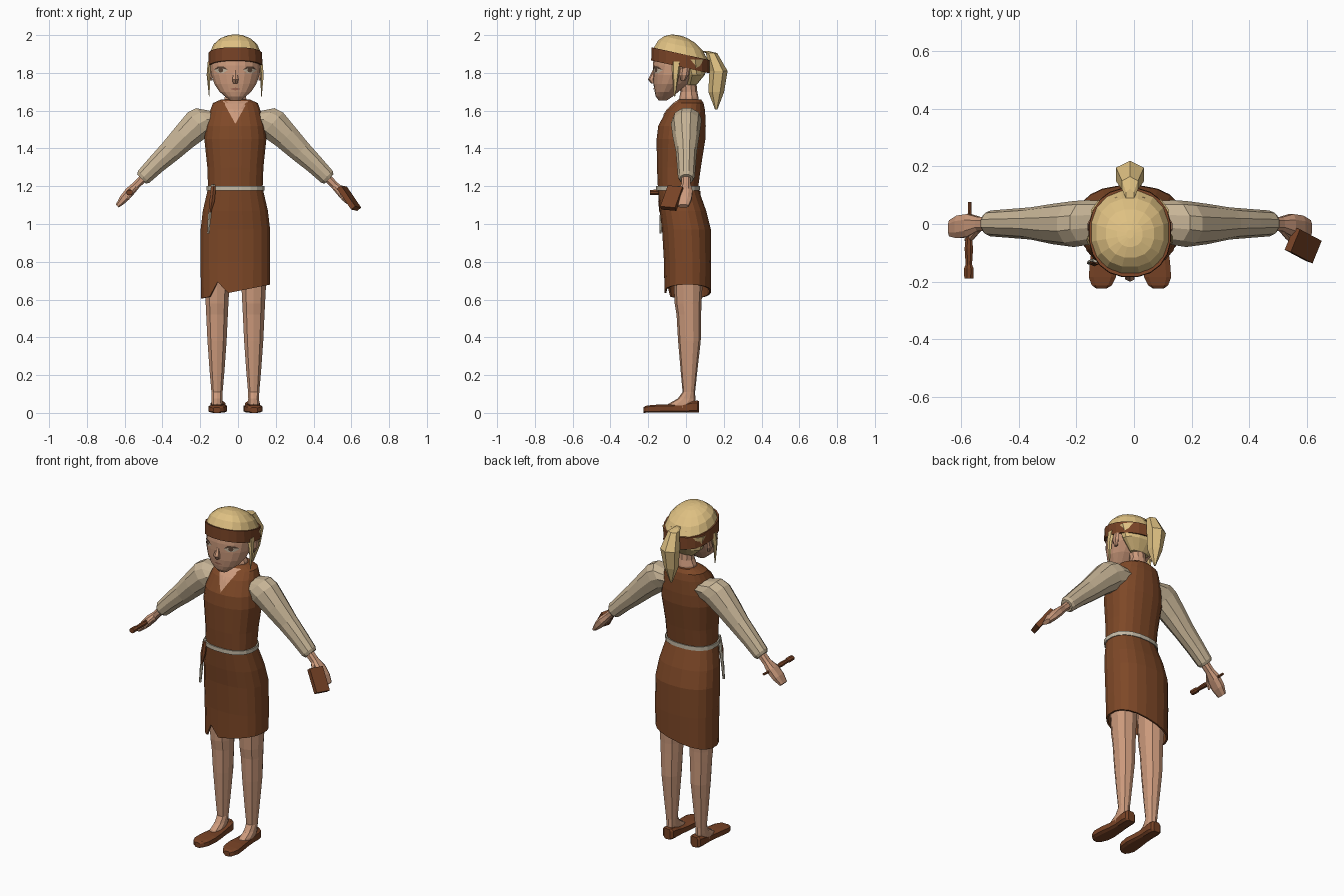
import bpy, bmesh, math
from mathutils import Vector
from mathutils.bvhtree import BVHTree

CX = -0.014  # middle of the figure


def lin(c):
    c /= 255
    return c / 12.92 if c < 0.04 else ((c + 0.055) / 1.055) ** 2.4


def material(name, r, g, b):
    m = bpy.data.materials.new(name)
    m.diffuse_color = (lin(r), lin(g), lin(b), 1)
    return m


SKIN = material("skin", 204, 154, 124)
BROWN = material("brown_cloth", 126, 72, 39)
LEATHER = material("leather", 120, 67, 38)
HAIR = material("blond_hair", 222, 192, 130)
LINEN = material("linen", 199, 180, 150)
ROPE = material("rope", 196, 186, 166)
EYE = material("eye_white", 196, 180, 158)
IRIS = material("iris", 88, 66, 52)
LIP = material("lips", 164, 108, 88)


def make(name, bm, mat):
    bmesh.ops.recalc_face_normals(bm, faces=bm.faces)
    me = bpy.data.meshes.new(name)
    bm.to_mesh(me)
    bm.free()
    me.materials.append(mat)
    ob = bpy.data.objects.new(name, me)
    bpy.context.collection.objects.link(ob)
    return ob


def sgn_pow(v, e):
    return math.copysign(abs(v) ** e, v)


def loft(name, stations, mat, n=8, e=1.0, caps=(True, True), closed=False, u=(1, 0, 0), v=(0, 1, 0), warp=None):
    """Skin rings given as (centre, half size along u, half size along v)."""
    bm, rings = bmesh.new(), []
    u, v = Vector(u), Vector(v)
    for c, a, b in stations:
        ring = []
        for i in range(n):
            t = 2 * math.pi * (i + 0.5) / n
            p = Vector(c) + u * a * sgn_pow(math.cos(t), e) + v * b * sgn_pow(math.sin(t), e)
            ring.append(bm.verts.new(warp(p) if warp else p))
        rings.append(ring)
    pairs = list(zip(rings, rings[1:]))
    if closed:
        pairs.append((rings[-1], rings[0]))
    for r, s in pairs:
        for i in range(n):
            j = (i + 1) % n
            bm.faces.new((r[i], r[j], s[j], s[i]))
    if not closed:
        for use, r in zip(caps, (rings[0], rings[-1])):
            if use:
                bm.faces.new(r)
    return make(name, bm, mat)


def levels(rows, x=CX):
    """Rows of (z, half width, y front, y back) to stations."""
    return [((x, (f + k) / 2, z), w, (k - f) / 2) for z, w, f, k in rows]


def decal(name, target, outline, mat, lift=0.004):
    """Thin patch of (x, z) points laid on the front of a part."""
    me = target.data
    tree = BVHTree.FromPolygons([w.co for w in me.vertices], [p.vertices[:] for p in me.polygons])
    pts = []
    for (x0, z0), (x1, z1) in zip(outline, outline[1:] + outline[:1]):
        pts += [(x0 + (x1 - x0) * k / 3, z0 + (z1 - z0) * k / 3) for k in range(3)]
    mx = sum(p[0] for p in pts) / len(pts)
    mz = sum(p[1] for p in pts) / len(pts)
    bm, rings = bmesh.new(), []
    for f in (0.02, 0.35, 0.7, 1.0):
        ring = []
        for x, z in pts:
            x, z = mx + (x - mx) * f, mz + (z - mz) * f
            hit = tree.ray_cast(Vector((x, -1, z)), Vector((0, 1, 0)))[0]
            ring.append(bm.verts.new((x, (hit.y if hit else -0.05) - lift, z)))
        rings.append(ring)
    bm.faces.new(rings[0])
    for r, s in zip(rings, rings[1:]):
        for i in range(len(r)):
            j = (i + 1) % len(r)
            bm.faces.new((r[i], r[j], s[j], s[i]))
    ob = make(name, bm, mat)
    if sum(p.normal.y for p in ob.data.polygons) > 0:
        ob.data.flip_normals()
    return ob


# Tunic with a slanted hem and a small notch in front
def hem(p):
    if p.z < 0.65:
        p.z = 0.605 + (p.x + 0.2) * 0.2
        if p.y < 0 and -0.12 < p.x < -0.06:
            p.z += 0.07
    return p


tunic = loft("tunic", levels([
    (0.62, 0.184, -0.115, 0.133), (0.8, 0.186, -0.118, 0.135), (0.97, 0.186, -0.128, 0.133),
    (1.07, 0.174, -0.14, 0.108), (1.19, 0.146, -0.15, 0.065), (1.3, 0.15, -0.155, 0.08),
    (1.45, 0.166, -0.157, 0.104), (1.52, 0.157, -0.148, 0.106), (1.6, 0.135, -0.105, 0.102),
    (1.64, 0.12, -0.065, 0.094), (1.66, 0.075, -0.04, 0.08)]),
    BROWN, n=20, e=0.85, caps=(False, True), warp=hem)
decal("neck_opening", tunic, [(CX - 0.066, 1.65), (CX, 1.53), (CX + 0.066, 1.65)], SKIN)
sol = tunic.modifiers.new("cloth", "SOLIDIFY")
sol.thickness = 0.01

# Rope belt with hanging end and sheath
loft("rope_belt", levels([(1.18, 0.144, -0.148, 0.065), (1.178, 0.155, -0.16, 0.075),
                          (1.202, 0.155, -0.16, 0.075), (1.2, 0.144, -0.148, 0.065)]),
     ROPE, n=20, e=0.85, closed=True)
loft("rope_end", [((-0.132, -0.125, 1.21), 0.012, 0.01), ((-0.145, -0.128, 1.1), 0.009, 0.008),
                  ((-0.152, -0.132, 1.03), 0.009, 0.008), ((-0.157, -0.135, 0.95), 0.007, 0.006)], ROPE, n=6)
loft("sheath", [((-0.128, -0.128, 1.2), 0.014, 0.012), ((-0.138, -0.135, 1.12), 0.016, 0.012),
                ((-0.148, -0.135, 1.06), 0.006, 0.006)], LEATHER, n=6)

# Neck and head
loft("neck", levels([(1.6, 0.07, -0.045, 0.075), (1.67, 0.06, -0.035, 0.066),
                     (1.7, 0.045, -0.03, 0.06), (1.8, 0.045, -0.04, 0.05)]), SKIN, n=10)
head = loft("head", levels([
    (1.655, 0.03, -0.145, -0.10), (1.675, 0.055, -0.16, -0.07), (1.7, 0.085, -0.166, -0.04),
    (1.74, 0.112, -0.172, 0.01), (1.79, 0.13, -0.175, 0.06), (1.84, 0.135, -0.176, 0.1),
    (1.9, 0.132, -0.168, 0.1)]), SKIN, n=18, e=0.92)
loft("nose", [((CX, -0.166, 1.815), 0.007, 0.01), ((CX, -0.184, 1.765), 0.019, 0.017),
              ((CX, -0.172, 1.745), 0.014, 0.014)], SKIN, n=6)
decal("mouth", head, [(CX - 0.03, 1.715), (CX, 1.707), (CX + 0.03, 1.715), (CX, 1.722)], LIP, 0.003)


# Hair, tipped down towards the back
def tip(p):
    p.z -= (p.y + 0.03) * 0.22
    return p


loft("hair_cap", levels([
    (1.845, 0.139, -0.176, 0.12), (1.9, 0.137, -0.174, 0.118), (1.945, 0.118, -0.15, 0.09),
    (1.975, 0.085, -0.118, 0.052), (1.992, 0.045, -0.08, 0.01), (1.997, 0.012, -0.05, -0.02)]),
    HAIR, n=16, e=0.9, warp=tip)
loft("hair_nape", levels([(1.735, 0.06, 0.0, 0.055), (1.79, 0.122, -0.01, 0.1),
                          (1.87, 0.139, -0.06, 0.118)]), HAIR, n=14)
loft("headband", levels([(1.832, 0.136, -0.174, 0.116), (1.832, 0.145, -0.186, 0.127),
                         (1.902, 0.143, -0.184, 0.125), (1.902, 0.134, -0.172, 0.114)]),
     LEATHER, n=20, e=0.9, closed=True, warp=tip)
loft("ponytail", [((CX, 0.1, 1.915), 0.016, 0.022), ((CX, 0.135, 1.905), 0.032, 0.03),
                  ((CX, 0.172, 1.81), 0.056, 0.048), ((CX, 0.16, 1.7), 0.04, 0.042),
                  ((CX, 0.16, 1.605), 0.005, 0.006)], HAIR, n=6)

for s, side in ((-1, "right"), (1, "left")):
    def at(x, y, z):
        return (CX + s * x, y, z)

    # Face details
    ex = CX + s * 0.077
    decal(side + "_eye", head, [(ex - 0.036, 1.815), (ex - 0.015, 1.799), (ex + 0.015, 1.799),
                                (ex + 0.036, 1.815), (ex + 0.015, 1.83), (ex - 0.015, 1.83)], EYE, 0.003)
    decal(side + "_iris", head, [(ex + 0.013 * math.cos(k * math.pi / 4), 1.815 + 0.013 * math.sin(k * math.pi / 4))
                                 for k in range(8)], IRIS, 0.005)
    decal(side + "_upper_lid", head, [(ex - 0.038, 1.815), (ex - 0.016, 1.83), (ex + 0.016, 1.83), (ex + 0.038, 1.815),
                                      (ex + 0.016, 1.834), (ex - 0.016, 1.834)], IRIS, 0.005)
    loft(side + "_ear", [(at(0.128, -0.015, 1.76), 0.008, 0.012), (at(0.137, -0.01, 1.79), 0.012, 0.024),
                         (at(0.137, -0.005, 1.825), 0.01, 0.024)], SKIN, n=6)
    loft(side + "_hair_lock", [(at(0.134, -0.05, 1.86), 0.012, 0.026), (at(0.142, -0.055, 1.79), 0.01, 0.018),
                               (at(0.138, -0.06, 1.675), 0.002, 0.003)], HAIR, n=5)

    # Sleeve, hand and thumb
    across = (s * 0.69, 0, 0.72)
    loft(side + "_sleeve", [
        (at(0.08, 0.01, 1.555), 0.06, 0.07), (at(0.15, 0.005, 1.553), 0.088, 0.078),
        (at(0.195, 0.0, 1.53), 0.088, 0.08), (at(0.27, 0.0, 1.46), 0.074, 0.07),
        (at(0.345, 0.002, 1.385), 0.063, 0.056), (at(0.42, 0.002, 1.315), 0.053, 0.05),
        (at(0.485, 0.002, 1.25), 0.046, 0.045), (at(0.496, 0.002, 1.238), 0.036, 0.036)],
        LINEN, n=10, u=across)
    loft(side + "_hand", [
        (at(0.47, 0, 1.262), 0.024, 0.026), (at(0.525, 0, 1.205), 0.022, 0.026),
        (at(0.56, -0.005, 1.17), 0.027, 0.042), (at(0.595, -0.01, 1.13), 0.024, 0.042),
        (at(0.625, -0.015, 1.095), 0.012, 0.03)], SKIN, n=8, e=0.8, u=across)
    loft(side + "_thumb", [(at(0.525, -0.015, 1.2), 0.014, 0.016), (at(0.55, -0.045, 1.17), 0.014, 0.014),
                           (at(0.57, -0.055, 1.13), 0.008, 0.008)], SKIN, n=6, u=across)

    # Leg running into the instep
    leg = CX + s * 0.097
    loft(side + "_leg", levels([
        (0.025, 0.032, -0.12, 0.05), (0.05, 0.032, -0.09, 0.052), (0.075, 0.03, -0.045, 0.05),
        (0.11, 0.031, -0.018, 0.048), (0.22, 0.041, -0.028, 0.06), (0.38, 0.053, -0.042, 0.078),
        (0.52, 0.06, -0.05, 0.08), (0.58, 0.063, -0.06, 0.082), (0.8, 0.075, -0.07, 0.095)], leg),
        SKIN, n=10, e=0.9)

    # Slip-on shoe: solid toe, low sole and raised heel around the foot
    def slip(rows):
        return [(at(x, y, h / 2), w, h / 2) for y, x, w, h in rows]
    loft(side + "_shoe_toe", slip([(-0.07, 0.089, 0.043, 0.046), (-0.13, 0.091, 0.05, 0.046),
                                   (-0.185, 0.096, 0.049, 0.042), (-0.213, 0.098, 0.036, 0.038),
                                   (-0.225, 0.099, 0.018, 0.03)]), LEATHER, n=8, e=0.5, v=(0, 0, 1))
    loft(side + "_shoe_heel", slip([(-0.07, 0.089, 0.043, 0.046), (-0.02, 0.09, 0.039, 0.05),
                                    (0.035, 0.091, 0.041, 0.064), (0.06, 0.091, 0.036, 0.066),
                                    (0.07, 0.091, 0.022, 0.064)]), LEATHER, n=8, e=0.5, v=(0, 0, 1))

# Tool held across the right hand: thick grip in front, thin shaft behind
loft("tool_grip", [((-0.574, -0.19, 1.167), 0.017, 0.015), ((-0.574, -0.155, 1.167), 0.018, 0.016),
                   ((-0.574, -0.14, 1.167), 0.012, 0.011), ((-0.574, -0.085, 1.167), 0.016, 0.014),
                   ((-0.574, -0.05, 1.167), 0.012, 0.01)], LEATHER, n=8, v=(0, 0, 1))
loft("tool_shaft", [((-0.574, -0.06, 1.167), 0.009, 0.009), ((-0.57, 0.076, 1.167), 0.007, 0.007)],
     LEATHER, n=6, v=(0, 0, 1))

# Flat case held in the left hand
length = Vector((0.085, -0.045, -0.125)).normalized()
width = Vector((0.035, 0.08, -0.01))
width = (width - length * width.dot(length)).normalized()
mid = Vector((0.588, -0.074, 1.137))
loft("flat_case", [(mid - length * 0.07, 0.06, 0.02), (mid + length * 0.07, 0.06, 0.02)],
     LEATHER, n=4, u=width, v=length.cross(width))
